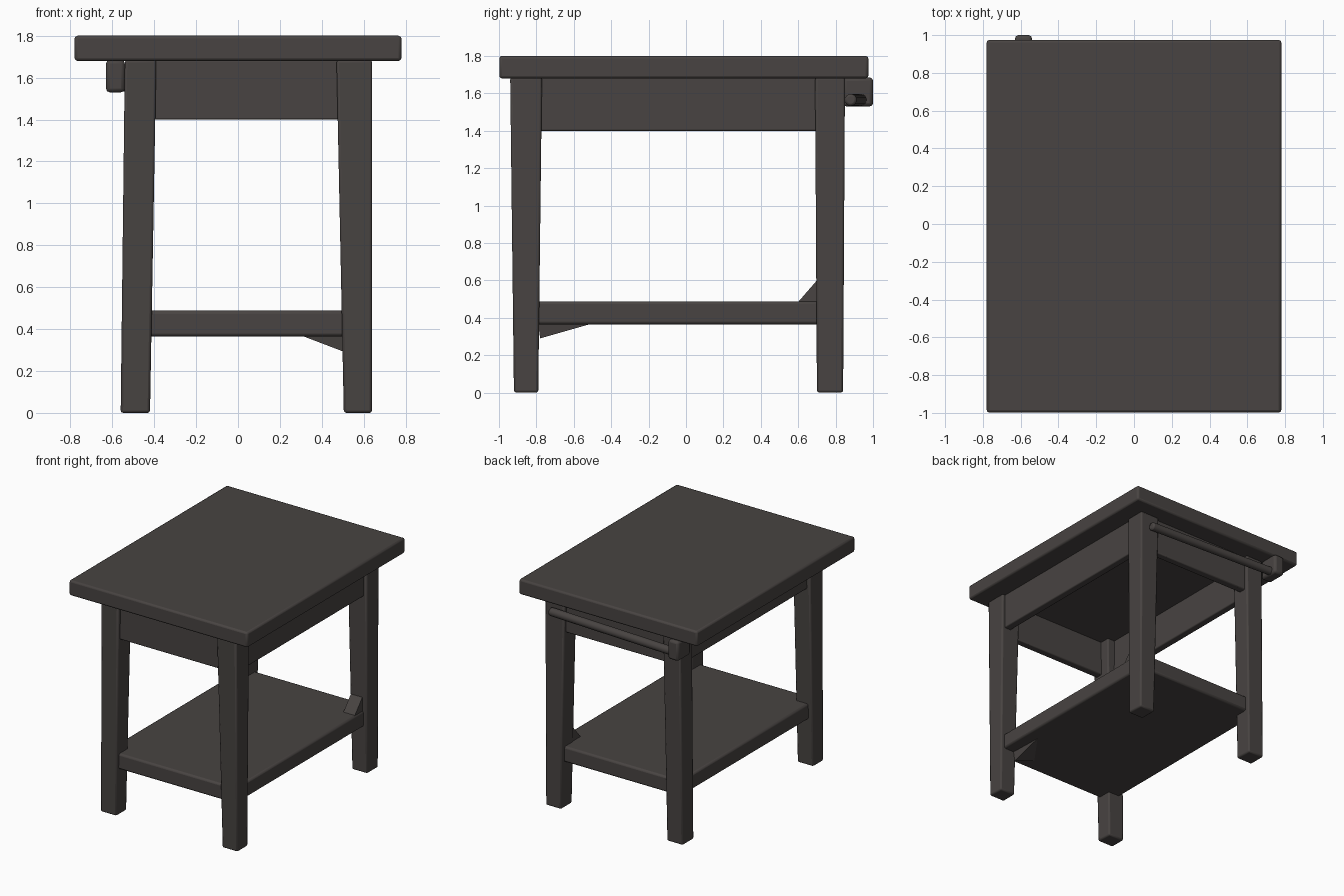
import bpy, bmesh, math
from mathutils import Vector

if "Cube" in bpy.data.objects:
    bpy.data.objects.remove(bpy.data.objects["Cube"])

wood = bpy.data.materials.new("dark_brown_wood")
wood.diffuse_color = (0.065, 0.057, 0.054, 1)
wood.use_nodes = True
wood.node_tree.nodes["Principled BSDF"].inputs["Base Color"].default_value = wood.diffuse_color


def finish(name, bm, bevel=0.0, segments=2):
    bmesh.ops.recalc_face_normals(bm, faces=bm.faces)
    me = bpy.data.meshes.new(name)
    bm.to_mesh(me)
    bm.free()
    me.materials.append(wood)
    ob = bpy.data.objects.new(name, me)
    bpy.context.collection.objects.link(ob)
    if bevel:
        m = ob.modifiers.new("soft_edges", 'BEVEL')
        m.width, m.segments = bevel, segments
    bpy.ops.object.select_all(action='DESELECT')
    bpy.context.view_layer.objects.active = ob
    ob.select_set(True)
    bpy.ops.object.shade_smooth_by_angle(angle=math.radians(35))
    return ob


def tapered(name, low, high, z0, z1, bevel=0.01):
    """Block between two rectangles (x0, x1, y0, y1) at heights z0 and z1."""
    bm = bmesh.new()
    pts = [(x, y, z) for (a, b, c, d), z in ((low, z0), (high, z1))
           for x, y in ((a, c), (b, c), (b, d), (a, d))]
    bmesh.ops.convex_hull(bm, input=[bm.verts.new(p) for p in pts])
    bmesh.ops.dissolve_limit(bm, angle_limit=0.001, verts=bm.verts, edges=bm.edges)
    return finish(name, bm, bevel)


def box(name, x0, x1, y0, y1, z0, z1, bevel=0.008):
    return tapered(name, (x0, x1, y0, y1), (x0, x1, y0, y1), z0, z1, bevel)


def wedge(name, *pts):
    bm = bmesh.new()
    bmesh.ops.convex_hull(bm, input=[bm.verts.new(p) for p in pts])
    return finish(name, bm)


# table top
box("table_top", -0.78, 0.78, -0.998, 0.975, 1.68, 1.80, 0.014)

# four legs, narrowing towards the floor
leg_x = {"left": ((-0.56, -0.42), (-0.54, -0.39)),
         "right": ((0.505, 0.64), (0.47, 0.64))}
leg_y = {"front": ((-0.92, -0.79), (-0.94, -0.77)),
         "back": ((0.70, 0.84), (0.69, 0.85))}
for sx, (xl, xh) in leg_x.items():
    for sy, (yl, yh) in leg_y.items():
        tapered(f"{sy}_{sx}_leg", xl + yl, xh + yh, 0.0, 1.685, 0.012)

# aprons under the top, open in the middle
box("front_apron", -0.45, 0.55, -0.91, -0.85, 1.40, 1.685)
box("back_apron", -0.45, 0.55, 0.76, 0.82, 1.40, 1.685)
box("left_apron", -0.515, -0.455, -0.85, 0.76, 1.40, 1.685)
box("right_apron", 0.555, 0.615, -0.85, 0.76, 1.40, 1.685)

# lower shelf and its small corner gussets
box("lower_shelf", -0.52, 0.61, -0.90, 0.81, 0.365, 0.488, 0.015)
wedge("lower_gusset", (0.51, -0.78, 0.29), (0.30, -0.79, 0.37),
      (0.51, -0.50, 0.37), (0.52, -0.79, 0.37))
wedge("upper_gusset", (0.50, 0.70, 0.60), (0.50, 0.60, 0.485),
      (0.60, 0.60, 0.485), (0.60, 0.70, 0.60), (0.50, 0.70, 0.485), (0.60, 0.70, 0.485))

# towel rail on the back with its bracket
box("rail_bracket", -0.63, -0.54, 0.84, 1.0, 1.53, 1.685, 0.018)
a, b = Vector((0.57, 0.88, 1.565)), Vector((-0.58, 0.935, 1.565))
bm = bmesh.new()
bmesh.ops.create_cone(bm, cap_ends=True, segments=16, radius1=0.032, radius2=0.032,
                      depth=(b - a).length)
rail = finish("towel_rail", bm, 0.012)
rail.modifiers["soft_edges"].limit_method = 'ANGLE'
rail.location = (a + b) / 2
rail.rotation_euler = (b - a).to_track_quat('Z', 'Y').to_euler()
